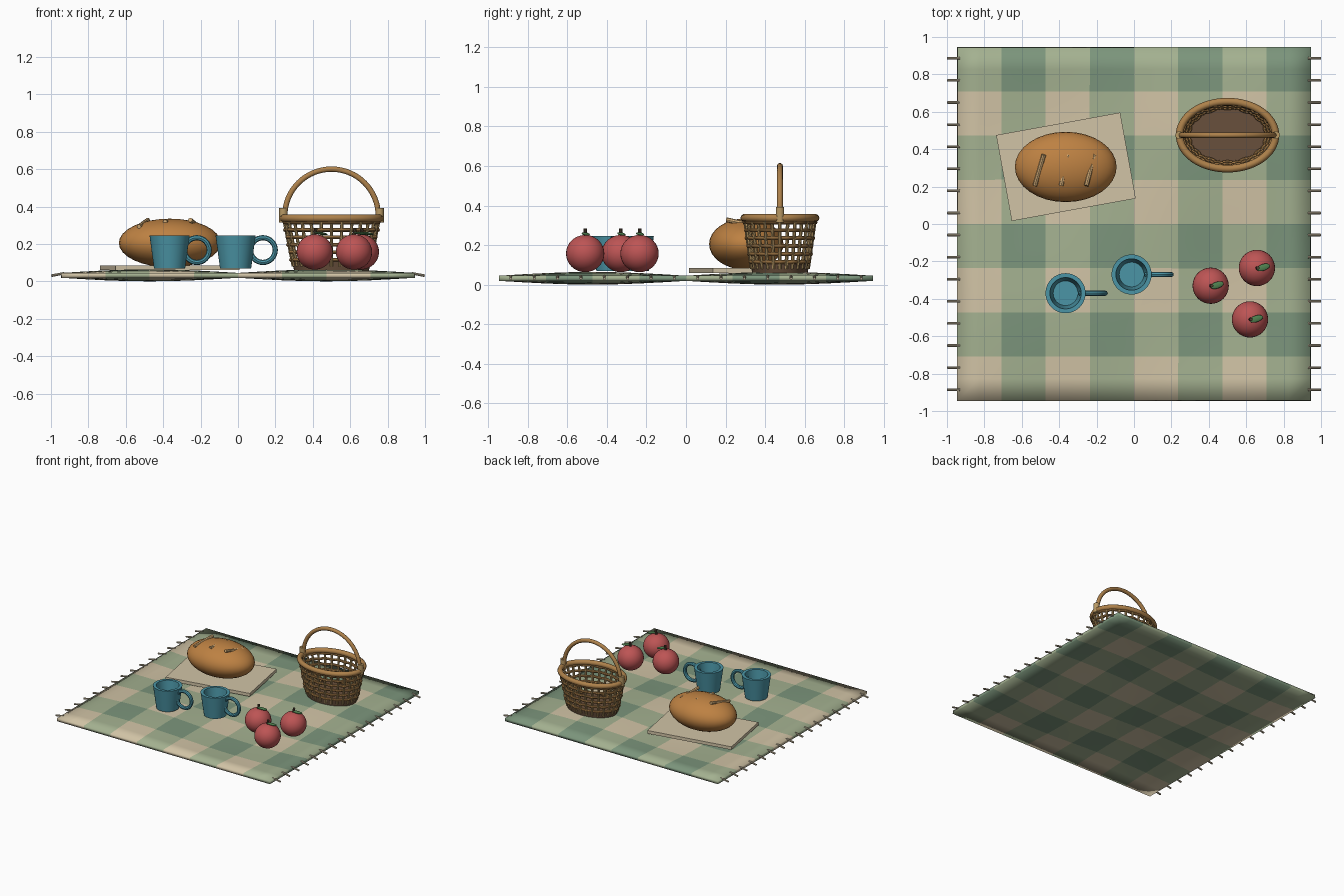
import bpy, bmesh
from math import sin, cos, pi, radians

if "Cube" in bpy.data.objects:
    bpy.data.objects.remove(bpy.data.objects["Cube"])

def mat(name, r, g, b):
    m = bpy.data.materials.new(name)
    m.diffuse_color = (r, g, b, 1)
    m.use_nodes = True
    m.node_tree.nodes["Principled BSDF"].inputs["Base Color"].default_value = m.diffuse_color
    return m

BEIGE = mat("beige", .64, .55, .38)
LIGHT = mat("light_green", .37, .44, .28)
DARK = mat("dark_green", .20, .30, .20)
FRINGE = mat("fringe", .52, .45, .32)
WOOD = mat("board_wood", .64, .55, .38)
CRUST = mat("crust", .51, .22, .055)
SCORE = mat("score", .68, .43, .19)
TEAL = mat("teal", .07, .30, .38)
RED = mat("red", .51, .09, .09)
STEM = mat("stem_brown", .08, .05, .03)
LEAF = mat("leaf_green", .08, .22, .08)
CANE = mat("cane", .42, .22, .07)
STRAW = mat("straw", .48, .32, .13)
BASE = mat("dark_wicker", .14, .08, .045)

def finish(ob, name, m, angle=40):
    ob.name = name
    ob.data.materials.append(m)
    bpy.ops.object.select_all(action='DESELECT')
    ob.select_set(True)
    bpy.context.view_layer.objects.active = ob
    bpy.ops.object.shade_smooth_by_angle(angle=radians(angle))
    return ob

def tube(name, paths, r, m, cyclic=False, res=2):
    """Round tubes swept along one or more point lists."""
    cu = bpy.data.curves.new(name, 'CURVE')
    cu.dimensions = '3D'
    cu.bevel_depth, cu.bevel_resolution, cu.use_fill_caps = r, res, True
    for pts in paths:
        s = cu.splines.new('POLY')
        s.points.add(len(pts) - 1)
        for p, co in zip(s.points, pts):
            p.co = (*co, 1)
        s.use_cyclic_u = cyclic
    ob = bpy.data.objects.new(name, cu)
    bpy.context.collection.objects.link(ob)
    bpy.ops.object.select_all(action='DESELECT')
    ob.select_set(True)
    bpy.context.view_layer.objects.active = ob
    bpy.ops.object.convert(target='MESH')
    return finish(bpy.context.object, name, m)

def lathe(name, profile, loc, m, sy=1, n=40):
    """Revolve an (r, z) profile around a vertical axis."""
    bm = bmesh.new()
    vs = [bm.verts.new((r, 0, z)) for r, z in profile]
    es = [bm.edges.new(e) for e in zip(vs, vs[1:])]
    bmesh.ops.spin(bm, geom=vs + es, axis=(0, 0, 1), cent=(0, 0, 0), angle=2 * pi, steps=n)
    bmesh.ops.remove_doubles(bm, verts=bm.verts, dist=1e-5)
    bmesh.ops.scale(bm, vec=(1, sy, 1), verts=bm.verts)
    bmesh.ops.recalc_face_normals(bm, faces=bm.faces)
    me = bpy.data.meshes.new(name)
    bm.to_mesh(me)
    bm.free()
    ob = bpy.data.objects.new(name, me)
    bpy.context.collection.objects.link(ob)
    ob.location = loc
    return finish(ob, name, m)

def ball(name, loc, scale, m, rot=(0, 0, 0), seg=32):
    bpy.ops.mesh.primitive_uv_sphere_add(segments=seg, ring_count=seg // 2, location=loc, rotation=rot)
    ob = bpy.context.object
    ob.scale = scale
    return finish(ob, name, m, 60)

# Rippled gingham blanket
H, N, Z = .945, 16, .032
bm = bmesh.new()
bmesh.ops.create_grid(bm, x_segments=N, y_segments=N, size=H)
for f in bm.faces:
    c = f.calc_center_median()
    f.material_index = sum(int((v + H) / (H / 4)) % 2 for v in c.xy)
for v in bm.verts:
    v.co.z = Z + .019 * sin(pi * v.co.x / H) * sin(pi * v.co.y / H)
me = bpy.data.meshes.new("blanket")
bm.to_mesh(me)
bm.free()
blanket = bpy.data.objects.new("blanket", me)
bpy.context.collection.objects.link(blanket)
for m in (BEIGE, LIGHT, DARK):
    me.materials.append(m)
me.shade_smooth()
sol = blanket.modifiers.new("thickness", 'SOLIDIFY')
sol.thickness, sol.offset = .026, 0

# Fringe along both sides
ys = [-H + (i + .5) * 2 * H / N for i in range(N)]
tube("fringe", [[(s * .93, y, .043), (s * .998, y, .03)] for s in (-1, 1) for y in ys], .007, FRINGE)

# Bread board, loaf and its score marks
bpy.ops.mesh.primitive_cube_add(size=1, location=(-.364, .306, .072), rotation=(0, 0, radians(10.3)))
bpy.context.object.scale = (.674, .467, .025)
finish(bpy.context.object, "bread_board", WOOD)
ball("loaf", (-.365, .305, .205), (.272, .188, .13), CRUST)
tube("score_marks", [[(-.482, .37, .328), (-.53, .205, .293)],
                     [(-.35, .37, .318), (-.39, .205, .318)],
                     [(-.212, .37, .293), (-.255, .205, .328)]], .012, SCORE)

# Two mugs with ring handles
mug = [(0, .068), (.083, .068), (.107, .245), (.084, .245), (.066, .09), (0, .09)]
for i, (x, y) in enumerate([(-.366, -.37), (-.013, -.27)], 1):
    lathe(f"mug_{i}", mug, (x, y, 0), TEAL)
    ring = [(x + .146 + .066 * cos(a * pi / 16), y, .167 + .066 * sin(a * pi / 16)) for a in range(32)]
    tube(f"mug_handle_{i}", [ring], .014, TEAL, True)

# Apples with stem and leaf
for i, (x, y) in enumerate([(.41, -.33), (.657, -.235), (.62, -.51)], 1):
    ball(f"apple_{i}", (x, y, .157), (.097, .097, .094), RED)
    tube(f"apple_stem_{i}", [[(x, y, .24), (x + .006, y, .283)]], .009, STEM)
    ball(f"apple_leaf_{i}", (x + .034, y + .003, .256), (.038, .018, .007), LEAF, (0, radians(8), radians(18)), 16)

# Wicker basket
CX, CY, RY, STAKES = .5, .475, .7, 28

def wall(z, a, off=0):
    r = .2 + (z - .06) * .2 + off
    return (CX + r * cos(a), CY + r * RY * sin(a), z)

lathe("basket_base", [(0, .058), (.2, .058), (.212, .105), (0, .105)], (CX, CY, 0), BASE, RY)
angles = [2 * pi * i / STAKES for i in range(STAKES)]
tube("basket_stakes", [[wall(.08, a), wall(.345, a)] for a in angles], .009, STRAW)
weave = []
for row in range(6):
    z = .115 + row * .04
    weave.append([wall(z, k * pi / (2 * STAKES), .006 * (-1) ** row * cos(k * pi / 4))
                  for k in range(4 * STAKES)])
tube("basket_weave", weave, .010, CANE, True)
rim = [wall(.337, k * pi / 32, .001) for k in range(64)]
tube("basket_rim", [rim], .02, CANE, True, 3)
arch = [(CX + .25 * cos(k * pi / 32), CY, .35 + .25 * sin(k * pi / 32)) for k in range(33)]
tube("basket_handle", [arch], .015, CANE, False, 3)
tube("handle_bindings", [[(CX + s * .258, CY, .315), (CX + s * .258, CY, .392)] for s in (-1, 1)], .022, STRAW, False, 3)
